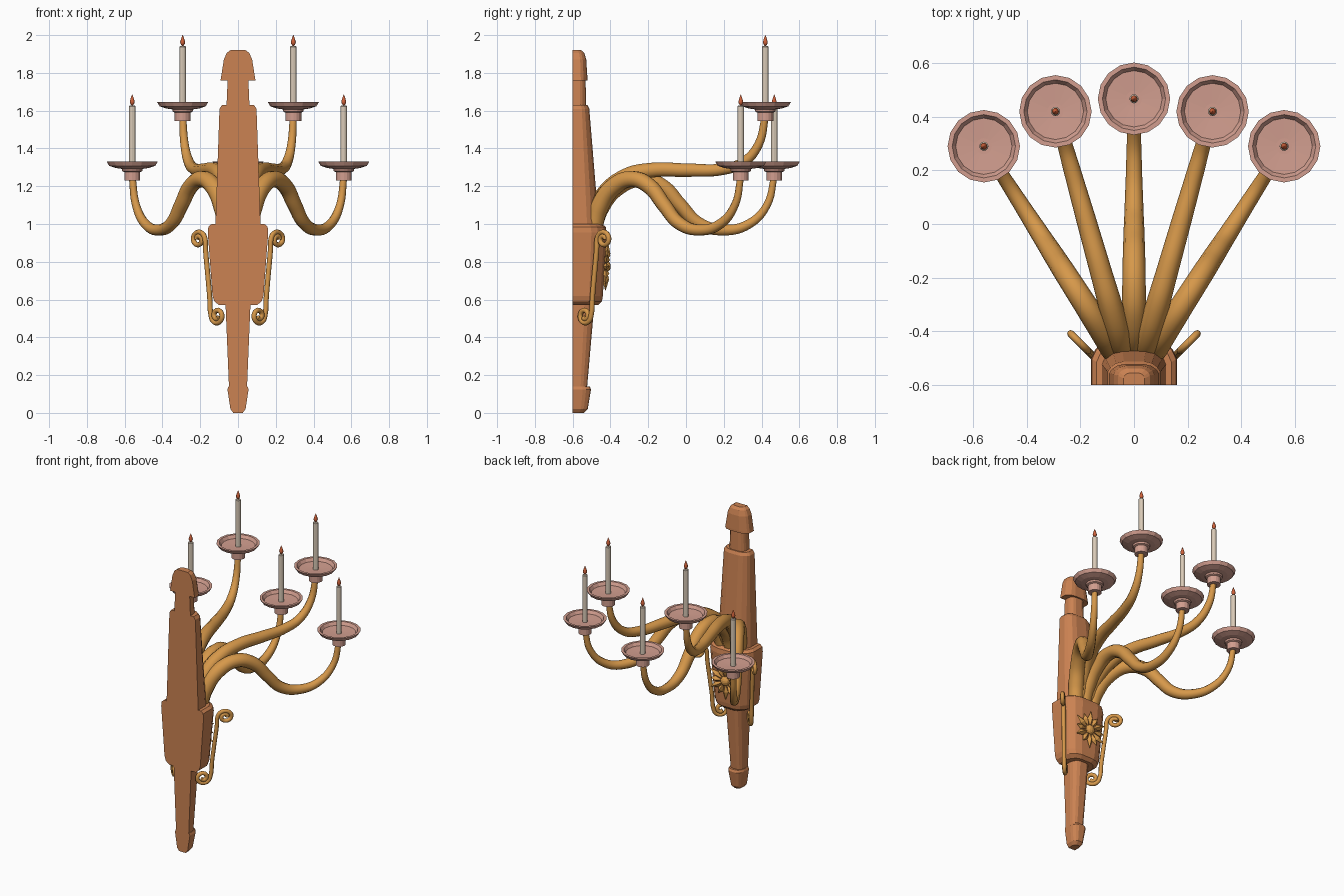
import bpy, bmesh, math
from mathutils import Vector, Matrix

if "Cube" in bpy.data.objects:
    bpy.data.objects.remove(bpy.data.objects["Cube"])


def material(name, rgb):
    m = bpy.data.materials.new(name)
    lin = [((c / 255 + 0.055) / 1.055) ** 2.4 for c in rgb]
    m.diffuse_color = (*lin, 1)
    m.use_nodes = True
    m.node_tree.nodes["Principled BSDF"].inputs["Base Color"].default_value = m.diffuse_color
    return m


WOOD = material("warm_wood", (203, 130, 82))
GOLD = material("gold", (214, 152, 74))
ROSE = material("rose_dish", (210, 158, 143))
WAX = material("candle_wax", (216, 201, 182))
FLAME = material("flame_orange", (208, 98, 58))
WICK = material("wick_dark", (80, 60, 45))


def finish(name, bm, mat, smooth=False):
    bmesh.ops.recalc_face_normals(bm, faces=bm.faces)
    me = bpy.data.meshes.new(name)
    bm.to_mesh(me)
    bm.free()
    me.materials.append(mat)
    ob = bpy.data.objects.new(name, me)
    bpy.context.collection.objects.link(ob)
    if smooth:
        for p in me.polygons:
            p.use_smooth = True
    return ob


def skin(bm, rings):
    # bridge closed rings of points and cap both ends
    vs = [[bm.verts.new(p) for p in r] for r in rings]
    n = len(vs[0])
    for a, b in zip(vs, vs[1:]):
        for i in range(n):
            j = (i + 1) % n
            bm.faces.new((a[i], a[j], b[j], b[i]))
    bm.faces.new(vs[0])
    bm.faces.new(vs[-1])


# half-octagon-like section: flat at the wall, rounded at the room side
SECTION = [(1, 0), (1, .55), (.9, .74), (.68, .92), (.38, 1)]
SECTION += [(-x, y) for x, y in reversed(SECTION)]


def wall_part(name, levels):
    bm = bmesh.new()
    skin(bm, [[(x * w, -0.6 + y * d, z) for x, y in SECTION] for z, w, d in levels])
    return finish(name, bm, WOOD)


def lathe(name, profile, sides, mat, loc, smooth=False):
    bm = bmesh.new()
    skin(bm, [[(loc[0] + r * math.cos(math.tau * i / sides),
                loc[1] + r * math.sin(math.tau * i / sides), loc[2] + z)
               for i in range(sides)] for r, z in profile])
    return finish(name, bm, mat, smooth)


def tube(name, pts, radii, mat, res=6, ring=3):
    cu = bpy.data.curves.new(name, 'CURVE')
    cu.dimensions = '3D'
    cu.bevel_depth = 1
    cu.bevel_resolution = ring
    cu.resolution_u = res
    cu.use_fill_caps = True
    sp = cu.splines.new('BEZIER')
    sp.bezier_points.add(len(pts) - 1)
    for bp, p, r in zip(sp.bezier_points, pts, radii):
        bp.co = p
        bp.radius = r
        bp.handle_left_type = bp.handle_right_type = 'AUTO'
    cu.materials.append(mat)
    ob = bpy.data.objects.new(name, cu)
    bpy.context.collection.objects.link(ob)
    bpy.ops.object.select_all(action='DESELECT')
    ob.select_set(True)
    bpy.context.view_layer.objects.active = ob
    bpy.ops.object.convert(target='MESH')
    return ob


# wall post, bottom to top: (z, half width, depth)
wall_part("foot", [(0, .025, .06), (.02, .04, .08), (.125, .056, .097), (.14, .05, .09)])
wall_part("lower_shaft", [(.12, .047, .075), (.60, .067, .117)])
wall_part("body", [(.57, .10, .135), (.59, .125, .155), (.62, .135, .16),
                   (.955, .16, .18), (.985, .157, .175), (1.0, .14, .155)])
wall_part("upper_shaft", [(.98, .12, .14), (1.61, .098, .088), (1.63, .085, .078)])
wall_part("neck", [(1.6, .062, .072), (1.78, .054, .068)])
wall_part("cap", [(1.76, .093, .078), (1.775, .09, .078), (1.87, .075, .072),
                  (1.905, .06, .062), (1.92, .04, .045)])

# arm profiles: (fraction of the way out, height, radius)
LOW = [(0, .97, .045), (.04, 1.09, .05), (.135, 1.195, .047), (.26, 1.238, .044),
       (.38, 1.2, .042), (.48, 1.1, .039), (.58, 1.005, .035), (.72, .968, .03),
       (.86, 1.0, .026), (.96, 1.1, .021), (1, 1.25, .018)]
HIGH = [(0, 1.02, .045), (.06, 1.15, .048), (.19, 1.25, .045), (.34, 1.285, .041),
        (.55, 1.285, .037), (.75, 1.29, .032), (.87, 1.325, .028),
        (.96, 1.42, .023), (1, 1.57, .019)]

DISH = [(.042, 0), (.042, .045), (.053, .05), (.055, .062), (.085, .066), (.122, .078),
        (.135, .1), (.118, .1), (.105, .08), (.03, .076)]

# five arms, each with dish, candle, wick and flame
ARMS = [(-.56, .29, -.06, LOW, 1.23), (-.293, .42, -.035, HIGH, 1.545), (0, .467, 0, LOW, 1.23),
        (.293, .42, .035, HIGH, 1.545), (.56, .29, .06, LOW, 1.23)]
for k, (x, y, x0, path, z) in enumerate(ARMS, 1):
    a, b = Vector((x0, -.49, 0)), Vector((x, y, 0))
    pts = [a.lerp(b, t) + Vector((0, 0, h)) for t, h, r in path]
    tube(f"arm_{k}", pts, [r for t, h, r in path], GOLD)
    lathe(f"dish_{k}", DISH, 16, ROSE, (x, y, z))
    lathe(f"candle_{k}", [(.017, .07), (.017, .393), (.013, .397)], 12, WAX, (x, y, z), False)
    lathe(f"wick_{k}", [(.003, .39), (.003, .405)], 6, WICK, (x, y, z))
    lathe(f"flame_{k}", [(.004, .398), (.012, .41), (.013, .419), (.008, .436), (.001, .455)],
          10, FLAME, (x, y, z), True)

# side scrolls: an S in a diagonal plane, curling out at the top and in at the bottom
for side, name in ((1, "right"), (-1, "left")):
    sz = []
    for i in range(13):     # top spiral, from its inner end to the stem
        ang = math.radians(-180 + 540 * i / 12)
        r = .012 + .038 * i / 12
        sz.append((.056 - .0 + r * 1.05 * math.cos(ang + math.pi) * -1 * -1, .918 + r * math.sin(ang)))
    top = [(.056 + (.012 + .038 * i / 12) * math.cos(math.radians(-360 + 45 * i)),
            .918 + (.012 + .032 * i / 12) * math.sin(math.radians(-360 + 45 * i)))
           for i in range(13)]
    stem = [(.003, .87), (-.013, .74), (-.028, .62)]
    bottom = [(-.085 + (.046 - .034 * i / 12) * math.cos(math.radians(-45 * i)),
               .515 + (.044 - .032 * i / 12) * math.sin(math.radians(-45 * i)))
              for i in range(12)]
    path = top + stem + bottom
    q = math.sqrt(.5)
    pts = [(side * (.17 + s * q), -.475 + s * q, z) for s, z in path]
    tube(f"scroll_{name}", pts, [.0135] * len(pts), GOLD, res=4, ring=2)

# rosette on the room side of the body: ridged petals around a dome
bm = bmesh.new()
for i in range(12):
    L = .13 if i % 2 == 0 else .108
    rot = Matrix.Rotation(math.tau * i / 12, 3, 'Y')
    shape = [(0, 0, .02), (-.02, 0, .075), (0, .004, L), (.02, 0, .075), (0, .02, .07), (0, -.02, .06)]
    v = [bm.verts.new(rot @ Vector(p)) for p in shape]
    for j in range(4):
        for tip in (4, 5):
            bm.faces.new((v[j], v[(j + 1) % 4], v[tip]))
ball = bmesh.ops.create_uvsphere(bm, u_segments=12, v_segments=8, radius=.032)
bmesh.ops.scale(bm, vec=(1, .8, 1), verts=ball["verts"])
rosette = finish("rosette", bm, GOLD)
rosette.location = (0, -.424, .775)
rosette.rotation_euler = (math.radians(-3), 0, 0)
